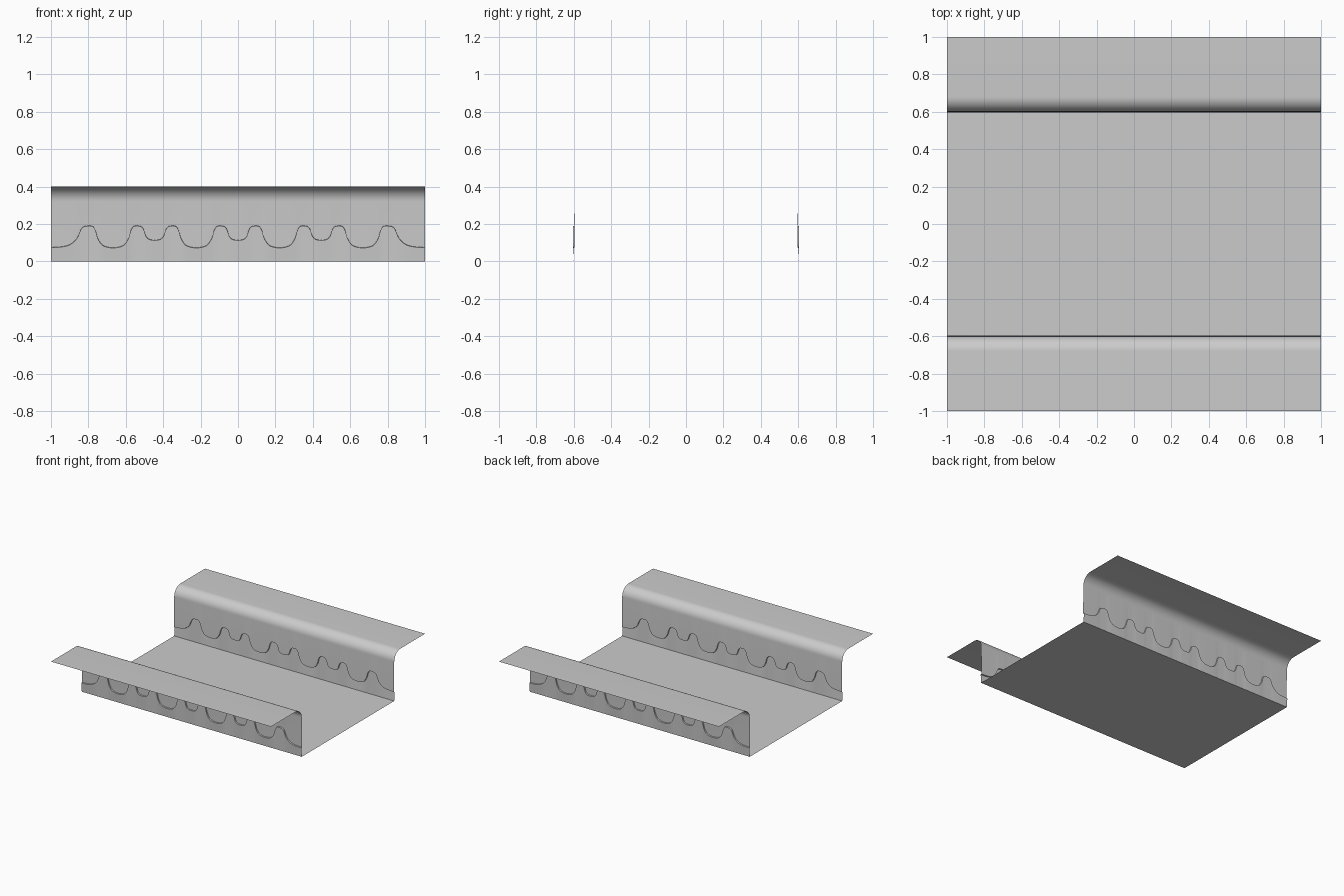
import bpy, math
from mathutils import Vector

if "Cube" in bpy.data.objects:
    bpy.data.objects.remove(bpy.data.objects["Cube"])


def make_object(name, verts, faces):
    mesh = bpy.data.meshes.new(name)
    mesh.from_pydata(verts, [], faces)
    mesh.update()
    obj = bpy.data.objects.new(name, mesh)
    bpy.context.collection.objects.link(obj)
    return obj


def smooth_curve(pts, steps=3):
    """Catmull-Rom curve through the points."""
    p = [Vector(q) for q in pts]
    p = [p[0]] + p + [p[-1]]
    out = []
    for a, b, c, d in zip(p, p[1:], p[2:], p[3:]):
        for s in range(steps):
            t = s / steps
            out.append(0.5 * (2 * b + (c - a) * t + (2 * a - 5 * b + 4 * c - d) * t * t
                              + (3 * b - a - 3 * c + d) * t ** 3))
    return out + [p[-1]]


# Drip outline: half period, reflected and repeated, then a long tail at the end
half = [(0, .114), (.03, .118), (.047, .135), (.055, .16), (.068, .183), (.09, .19),
        (.115, .186), (.13, .16), (.14, .125), (.162, .09), (.19, .077), (.2225, .073)]
period = 0.445
right = half + [(period - x, z) for x, z in half[-2::-1]]
right += [(x + period, z) for x, z in right[1:]]
right = [q for q in right if q[0] < 0.81]
right += [(.83, .183), (.845, .16), (.86, .125), (.89, .095), (.93, .08), (1, .074)]
outline = [(-x, z) for x, z in right[:0:-1]] + right

# Wall with stepped drip relief, rounded shoulder and flat outer flange
R, N = 0.08, 14
shoulder = [(0.6 + R - R * math.cos(a), 0.4 - R + R * math.sin(a))
            for a in (math.pi / 2 * k / N for k in range(N + 1))]
verts, faces = [], []
columns = smooth_curve(outline)
for x, z in columns:
    profile = [(.6, 0), (.605, z - .001), (.595, z + .001)] + shoulder + [(1.0, .4)]
    verts += [(x, y, h) for y, h in profile]
rows = len(profile)
for i in range(len(columns) - 1):
    for j in range(rows - 1):
        a, b = i * rows + j, (i + 1) * rows + j
        faces.append((a, b, b + 1, a + 1))
wall = make_object("side_walls", verts, faces)
bpy.context.view_layer.objects.active = wall
wall.select_set(True)
bpy.ops.object.shade_smooth_by_angle(angle=math.radians(30))
mirror = wall.modifiers.new("mirror", 'MIRROR')
mirror.use_axis = (False, True, False)
mirror.use_mirror_merge = False

# Flat floor
make_object("floor", [(-1, -.6, 0), (1, -.6, 0), (1, .6, 0), (-1, .6, 0)], [(0, 1, 2, 3)])
